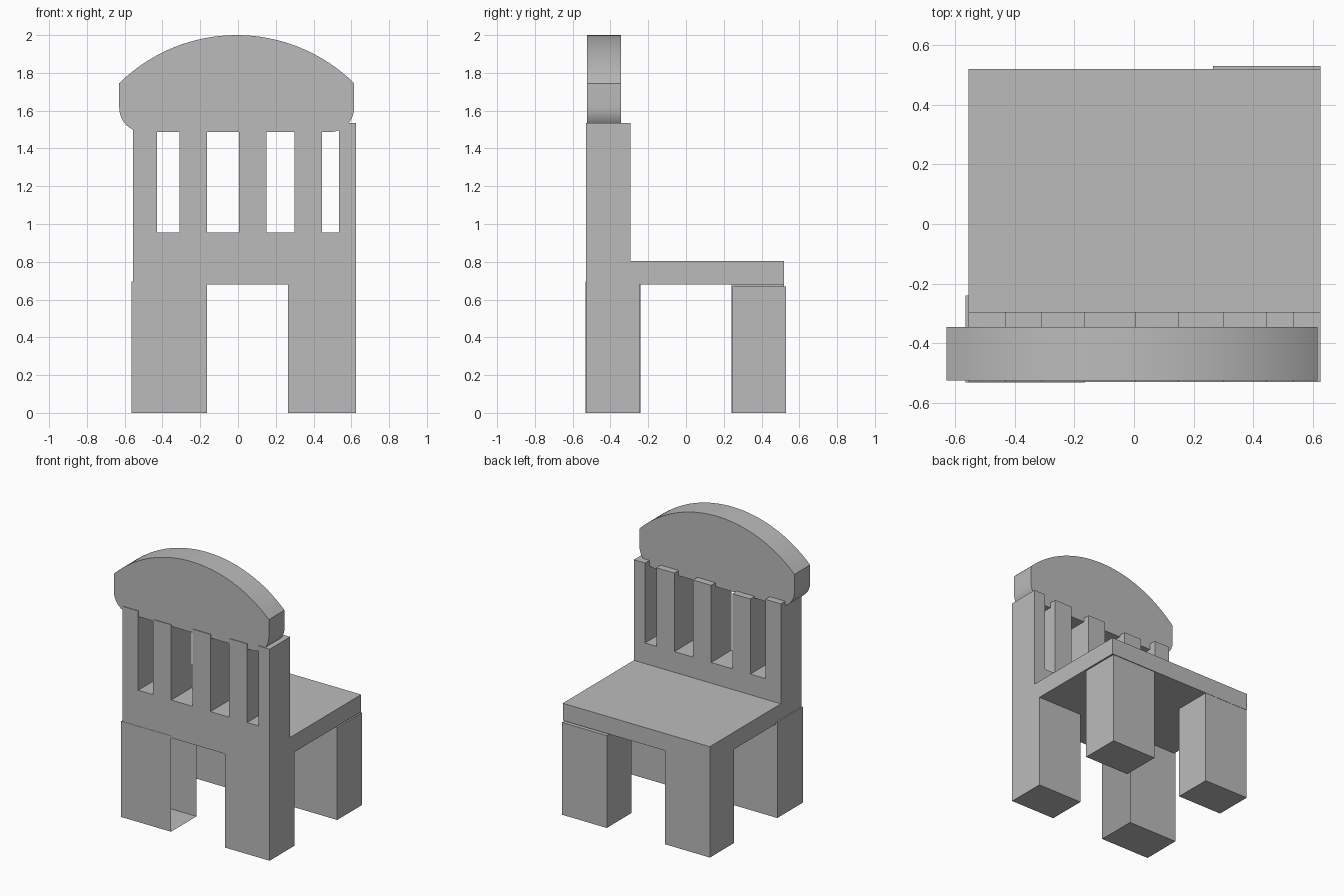
import bpy, bmesh, math

old = bpy.data.objects.get("Cube")
if old:
    bpy.data.objects.remove(old, do_unlink=True)

grey = bpy.data.materials.new("plain grey")
grey.use_nodes = True
colour = (0.5, 0.5, 0.5, 1)
grey.diffuse_color = colour
grey.node_tree.nodes["Principled BSDF"].inputs["Base Color"].default_value = colour


def finish(name, bm):
    mesh = bpy.data.meshes.new(name)
    bm.to_mesh(mesh)
    bm.free()
    mesh.materials.append(grey)
    obj = bpy.data.objects.new(name, mesh)
    bpy.context.collection.objects.link(obj)
    return obj


def box(name, xs, ys, zs, open_inner=False):
    bm = bmesh.new()
    bmesh.ops.create_cube(bm, size=1)
    for v in bm.verts:
        v.co = [span[0] if c < 0 else span[1] for c, span in zip(v.co, (xs, ys, zs))]
    if open_inner:
        bm.normal_update()
        side = [f for f in bm.faces if f.normal.x > 0.9]
        bmesh.ops.delete(bm, geom=side, context='FACES_ONLY')
    return finish(name, bm)


# Seat and lower back panel
back_y = (-0.53, -0.295)
box("seat", (-0.555, 0.625), (-0.53, 0.52), (0.68, 0.805))
box("lower_back_panel", (-0.555, 0.625), back_y, (0.68, 0.955))

# Legs; one is open on its inner side
box("back_leg_right", (-0.565, -0.165), (-0.532, -0.24), (0, 0.695), open_inner=True)
box("back_leg_left", (0.265, 0.625), (-0.53, -0.245), (0, 0.685))
box("front_leg_right", (-0.555, -0.195), (0.24, 0.518), (0, 0.682))
box("front_leg_left", (0.265, 0.625), (0.245, 0.53), (0, 0.67))

# Back posts and slats
uprights = {
    "back_post_right": (-0.555, -0.43, 1.53),
    "slat_right": (-0.31, -0.165, 1.5),
    "slat_middle": (0.005, 0.15, 1.515),
    "slat_left": (0.3, 0.445, 1.525),
    "back_post_left": (0.535, 0.625, 1.535),
}
for name, (x0, x1, top) in uprights.items():
    box(name, (x0, x1), back_y, (0.95, top))

# Curved top rail: circular crown, straight ends, rounded lower corners
centre, half, spring, rise = -0.007, 0.622, 1.745, 0.255
radius = (half ** 2 + rise ** 2) / (2 * rise)
sweep = math.asin(half / radius)
profile = []
steps = 32
for i in range(steps + 1):
    a = -sweep + 2 * sweep * i / steps
    profile.append((centre + radius * math.sin(a), 2 - radius + radius * math.cos(a)))
corner_x, corner_z = 0.125, 0.13
for sign in (1, -1):
    arc = []
    for i in range(9):
        a = math.pi / 2 * i / 8
        arc.append((centre + sign * (half - corner_x + corner_x * math.cos(a)),
                    1.487 + corner_z - corner_z * math.sin(a)))
    profile += arc if sign > 0 else arc[::-1]

bm = bmesh.new()
face = bm.faces.new([bm.verts.new((x, -0.525, z)) for x, z in profile])
new = bmesh.ops.extrude_face_region(bm, geom=[face])["geom"]
bmesh.ops.translate(bm, vec=(0, 0.18, 0), verts=[g for g in new if isinstance(g, bmesh.types.BMVert)])
bmesh.ops.recalc_face_normals(bm, faces=bm.faces)
rail = finish("top_rail", bm)
bpy.ops.object.select_all(action='DESELECT')
rail.select_set(True)
bpy.context.view_layer.objects.active = rail
bpy.ops.object.shade_smooth_by_angle(angle=math.radians(30))
